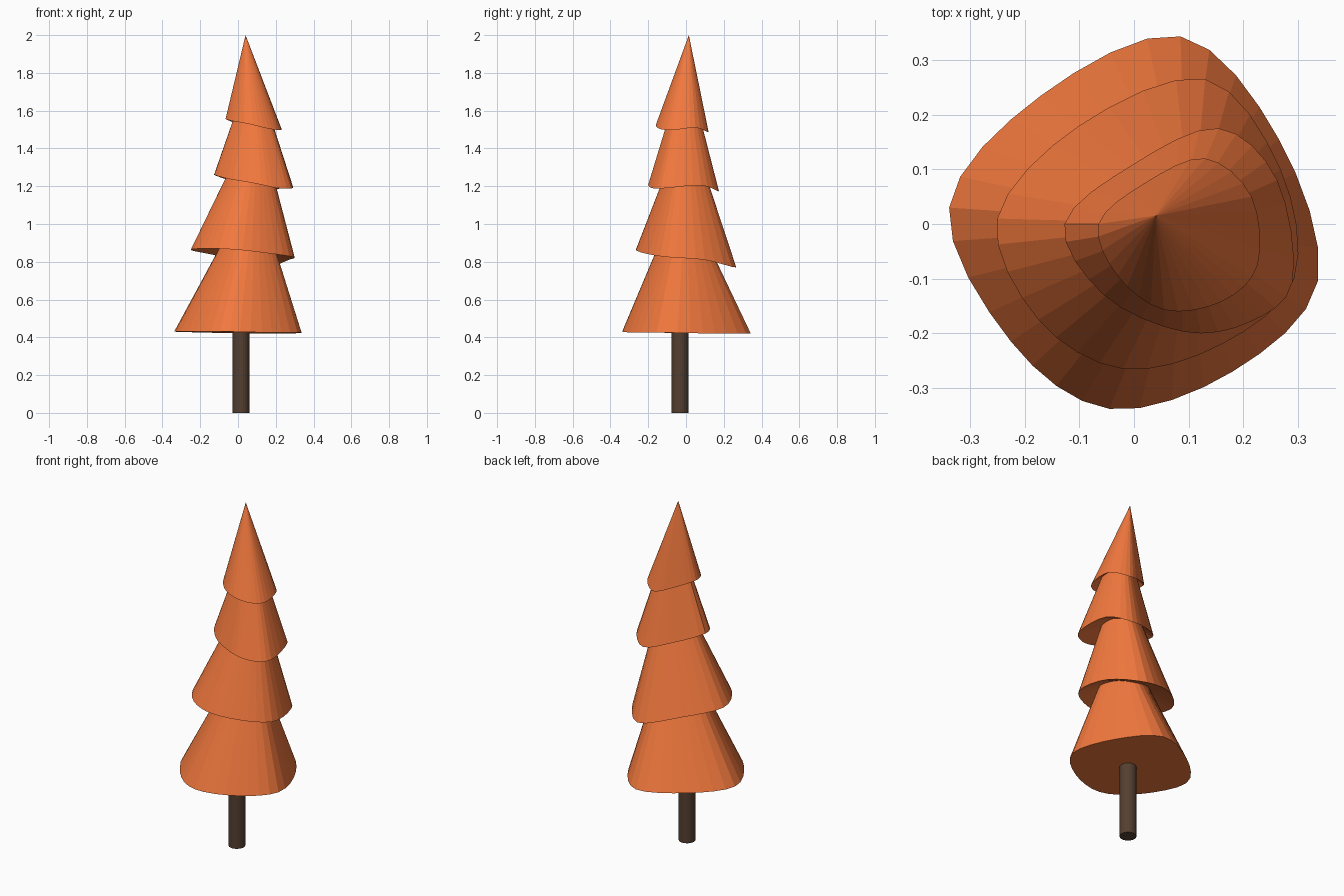
import bpy, bmesh
from mathutils import Vector

if "Cube" in bpy.data.objects:
    bpy.data.objects.remove(bpy.data.objects["Cube"])


def paint(obj, name, color):
    mat = bpy.data.materials.new(name)
    mat.diffuse_color = color
    mat.use_nodes = True
    mat.node_tree.nodes["Principled BSDF"].inputs["Base Color"].default_value = mat.diffuse_color
    obj.data.materials.append(mat)


def smooth_loop(points, steps=4):
    """Closed Catmull-Rom loop through the points."""
    pts = [Vector(p) for p in points]
    n, out = len(pts), []
    for i in range(n):
        a, b, c, d = (pts[(i + k) % n] for k in (-1, 0, 1, 2))
        for s in range(steps):
            t = s / steps
            out.append(0.5 * (2 * b + (c - a) * t + (2 * a - 5 * b + 4 * c - d) * t ** 2
                              + (3 * b - a - 3 * c + d) * t ** 3))
    return out


# Tier rims, clockwise from the back corner: corner, edge middle, corner ...
RIMS = [
    [(.085, .343, .42), (.265, .155, .42), (.336, -.105, .425), (.18, -.27, .425),
     (-.045, -.338, .43), (-.225, -.215, .43), (-.338, .03, .43), (-.17, .235, .425)],
    [(.13, .265, .77), (.268, .1, .81), (.293, -.1, .825), (.16, -.22, .845),
     (-.02, -.265, .865), (-.175, -.175, .87), (-.25, .01, .862), (-.1, .18, .83)],
    [(.155, .175, 1.172), (.262, .08, 1.205), (.29, -.105, 1.19), (.21, -.18, 1.19),
     (.09, -.197, 1.215), (-.055, -.13, 1.24), (-.127, 0, 1.26), (0, .11, 1.215)],
    [(.13, .12, 1.485), (.215, .05, 1.51), (.226, -.075, 1.497), (.16, -.142, 1.505),
     (.055, -.157, 1.53), (-.03, -.095, 1.545), (-.065, 0, 1.555), (.02, .075, 1.52)],
]
# Neck below each following tier: centre x and scale
NECKS = [(.095, .43), (.107, .44), (.08, .47)]
TIP = (.04, .015, 2.0)

# Foliage: one skin running rim, neck, rim, neck ... up to the tip
rims = [smooth_loop(r) for r in RIMS]
rings = []
for i, rim in enumerate(rims):
    rings.append(rim)
    if i < len(NECKS):
        cx, s = NECKS[i]
        above = rims[i + 1]
        mean = sum(p.z for p in above) / len(above)
        rings.append([Vector((cx + s * (p.x - cx), s * p.y, mean + .6 * (q.z - mean) + .035))
                      for p, q in zip(rim, above)])

bm = bmesh.new()
loops = [[bm.verts.new(p) for p in ring] for ring in rings]
n = len(loops[0])
bm.faces.new(loops[0])
for lo, hi in zip(loops, loops[1:]):
    for k in range(n):
        j = (k + 1) % n
        bm.faces.new((lo[k], lo[j], hi[j], hi[k]))
tip = bm.verts.new(TIP)
for k in range(n):
    bm.faces.new((loops[-1][k], loops[-1][(k + 1) % n], tip))
bmesh.ops.recalc_face_normals(bm, faces=bm.faces)
mesh = bpy.data.meshes.new("foliage")
bm.to_mesh(mesh)
bm.free()
foliage = bpy.data.objects.new("foliage", mesh)
bpy.context.collection.objects.link(foliage)
paint(foliage, "orange_needles", (.89, .19, .048, 1))

# Trunk
bpy.ops.mesh.primitive_cylinder_add(vertices=24, radius=.045, depth=.43, location=(.015, -.032, .215))
trunk = bpy.context.object
trunk.name = "trunk"
paint(trunk, "bark", (.09, .05, .03, 1))
